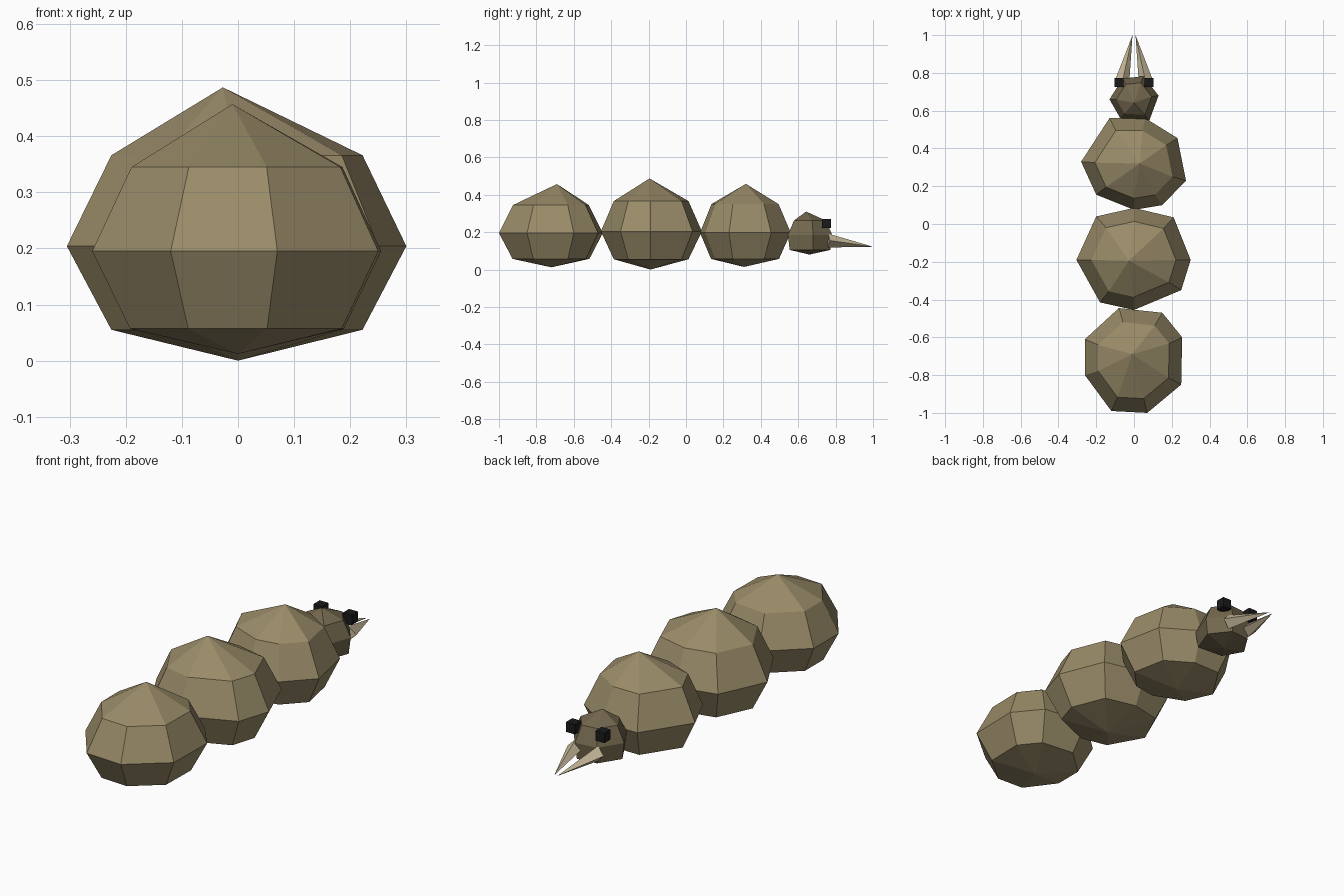
import bpy, bmesh
from mathutils import Vector

if "Cube" in bpy.data.objects:
    bpy.data.objects.remove(bpy.data.objects["Cube"])


def material(name, rgb):
    m = bpy.data.materials.new(name)
    m.diffuse_color = (*rgb, 1)
    m.use_nodes = True
    m.node_tree.nodes["Principled BSDF"].inputs["Base Color"].default_value = m.diffuse_color
    return m


SHELL = material("shell_brown", (0.32, 0.26, 0.14))
HEAD = material("head_brown", (0.17, 0.135, 0.075))
HORN = material("horn_tan", (0.58, 0.49, 0.32))
BLACK = material("eye_black", (0.01, 0.01, 0.01))


def finish(name, bm, mat):
    bmesh.ops.recalc_face_normals(bm, faces=bm.faces)
    mesh = bpy.data.meshes.new(name)
    bm.to_mesh(mesh)
    bm.free()
    mesh.materials.append(mat)
    obj = bpy.data.objects.new(name, mesh)
    bpy.context.collection.objects.link(obj)
    return obj


def lump(name, outline, centre, rings, bottom, apex, mat):
    """Faceted ball: the outline is repeated at each (z, scale) ring, closed by two fans."""
    bm = bmesh.new()
    c = Vector(centre)
    loops = []
    for z, s in rings:
        pts = [c + (Vector(p) - c) * s for p in outline]
        loops.append([bm.verts.new((p.x, p.y, z)) for p in pts])
    low, top = bm.verts.new(bottom), bm.verts.new(apex)
    n = len(outline)
    for i in range(n):
        j = (i + 1) % n
        for a, b in zip(loops, loops[1:]):
            bm.faces.new((a[i], a[j], b[j], b[i]))
        bm.faces.new((low, loops[0][j], loops[0][i]))
        bm.faces.new((top, loops[-1][i], loops[-1][j]))
    return finish(name, bm, mat)


# Three irregular eight-sided body segments
lump("rear_body_segment",
     [(0.255, -0.6), (0.15, -0.47), (-0.08, -0.445), (-0.26, -0.61),
      (-0.26, -0.8), (-0.12, -0.99), (0.07, -1.0), (0.25, -0.85)],
     (0, -0.72), [(0.057, 0.74), (0.195, 1), (0.345, 0.73)],
     (0, -0.72, 0.012), (-0.01, -0.69, 0.457), SHELL)
lump("middle_body_segment",
     [(0.3, -0.19), (0.21, 0.035), (0, 0.085), (-0.2, 0.04),
      (-0.305, -0.19), (-0.18, -0.415), (0, -0.455), (0.25, -0.35)],
     (0, -0.19), [(0.055, 0.74), (0.204, 1), (0.366, 0.74)],
     (0, -0.19, 0), (-0.027, -0.195, 0.487), SHELL)
lump("front_body_segment",
     [(0.23, 0.455), (0.06, 0.56), (-0.13, 0.56), (-0.28, 0.33),
      (-0.2, 0.155), (0, 0.075), (0.15, 0.1), (0.275, 0.23)],
     (0, 0.31), [(0.057, 0.75), (0.197, 1), (0.35, 0.74)],
     (0, 0.31, 0.014), (0.03, 0.32, 0.458), SHELL)

# Small six-sided head
lump("head",
     [(0.13, 0.68), (0.05, 0.782), (-0.06, 0.77), (-0.13, 0.66),
      (-0.07, 0.555), (0.08, 0.545)],
     (0, 0.66), [(0.105, 0.92), (0.185, 1), (0.262, 0.72)],
     (0, 0.66, 0.08), (0, 0.642, 0.31), HEAD)

for side, s in (("left", -1), ("right", 1)):
    # Cube eyes
    bm = bmesh.new()
    bmesh.ops.create_cube(bm, size=0.048)
    bmesh.ops.translate(bm, verts=bm.verts, vec=(s * 0.079, 0.75, 0.245))
    finish(side + "_eye", bm, BLACK)

    # Four-sided pointed mandibles converging at the tips
    bm = bmesh.new()
    base = [bm.verts.new((s * x, y, z)) for x, y, z in
            ((0.025, 0.75, 0.155), (0.06, 0.76, 0.192),
             (0.097, 0.77, 0.155), (0.06, 0.76, 0.118))]
    tip = bm.verts.new((s * 0.008, 1.0, 0.122))
    bm.faces.new(base)
    for i in range(4):
        bm.faces.new((base[i], base[(i + 1) % 4], tip))
    finish(side + "_mandible", bm, HORN)
